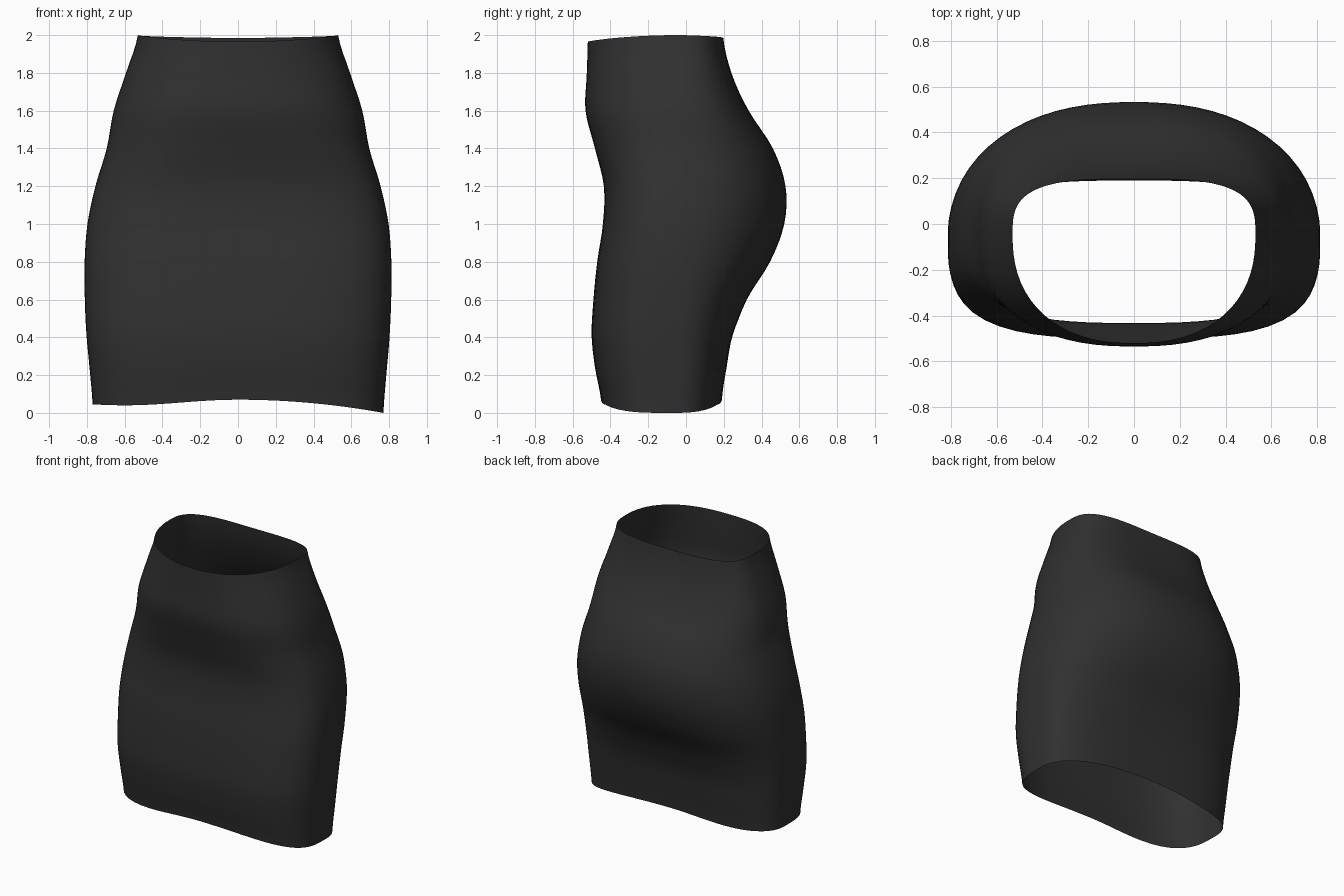
import bpy, bmesh, math

if "Cube" in bpy.data.objects:
    bpy.data.objects.remove(bpy.data.objects["Cube"])

# Cross-sections: z, half width, front y, back y, y of widest point,
# front squareness, back squareness
SECTIONS = [
    (0.00, 0.770, -0.450, 0.190, -0.08, 3.3, 2.9),
    (0.20, 0.785, -0.482, 0.215, -0.08, 3.3, 2.9),
    (0.40, 0.802, -0.500, 0.248, -0.08, 3.3, 2.8),
    (0.60, 0.811, -0.490, 0.322, -0.07, 3.2, 2.6),
    (0.80, 0.812, -0.470, 0.445, -0.06, 3.1, 2.4),
    (1.00, 0.797, -0.440, 0.520, -0.04, 3.0, 2.3),
    (1.20, 0.755, -0.435, 0.527, -0.03, 2.9, 2.3),
    (1.40, 0.695, -0.482, 0.460, -0.03, 2.7, 2.4),
    (1.60, 0.658, -0.532, 0.332, -0.04, 2.5, 2.7),
    (1.80, 0.593, -0.526, 0.243, -0.05, 2.4, 3.0),
    (2.00, 0.530, -0.520, 0.197, -0.05, 2.3, 3.3),
]
SEGMENTS = 72
STEPS = 4  # rings per section


def spline(a, b, c, d, t):
    """Smooth curve from b to c."""
    return 0.5 * (2 * b + (c - a) * t + (2 * a - 5 * b + 4 * c - d) * t * t
                  + (3 * b - a - 3 * c + d) * t ** 3)


def section_at(step):
    last = len(SECTIONS) - 1
    i = min(step // STEPS, last - 1)
    t = step / STEPS - i
    rows = [SECTIONS[min(max(k, 0), last)] for k in (i - 1, i, i + 1, i + 2)]
    values = [spline(*column, t) for column in zip(*rows)]
    values[0] = 2 * step / (last * STEPS)
    return values


def hem_rise(x):
    """Uneven hem: arched in the middle, lowest at the right side."""
    if x > 0:
        return 0.07 * (1 - (x / 0.77) ** 2)
    return 0.055 + 0.015 * math.cos(math.pi * x / 0.6)


def ring_point(section, k):
    z, width, front, back, mid, n_front, n_back = section
    angle = 2 * math.pi * k / SEGMENTS
    c, s = math.cos(angle), math.sin(angle)
    n = n_back if s > 0 else n_front
    r = (abs(c) ** n + abs(s) ** n) ** (-1 / n)
    x = width * r * c
    y = mid + (back - mid if s > 0 else mid - front) * r * s
    # Bend the lower and upper edges
    waist_drop = (0.015 if s > 0 else 0.035) * s * s
    z += hem_rise(x) * max(0, 1 - z / 0.5)
    z -= waist_drop * max(0, (z - 1.6) / 0.4)
    return x, y, z


# Skirt: one open fabric tube
bm = bmesh.new()
rings = []
for step in range((len(SECTIONS) - 1) * STEPS + 1):
    section = section_at(step)
    rings.append([bm.verts.new(ring_point(section, k)) for k in range(SEGMENTS)])
for low, high in zip(rings, rings[1:]):
    for k in range(SEGMENTS):
        j = (k + 1) % SEGMENTS
        face = bm.faces.new((low[k], low[j], high[j], high[k]))
        face.smooth = True

mesh = bpy.data.meshes.new("skirt")
bm.to_mesh(mesh)
bm.free()
skirt = bpy.data.objects.new("skirt", mesh)
bpy.context.collection.objects.link(skirt)

# Black fabric
fabric = bpy.data.materials.new("black fabric")
fabric.diffuse_color = (0.03, 0.03, 0.03, 1)
fabric.use_nodes = True
fabric.node_tree.nodes["Principled BSDF"].inputs["Base Color"].default_value = fabric.diffuse_color
mesh.materials.append(fabric)
